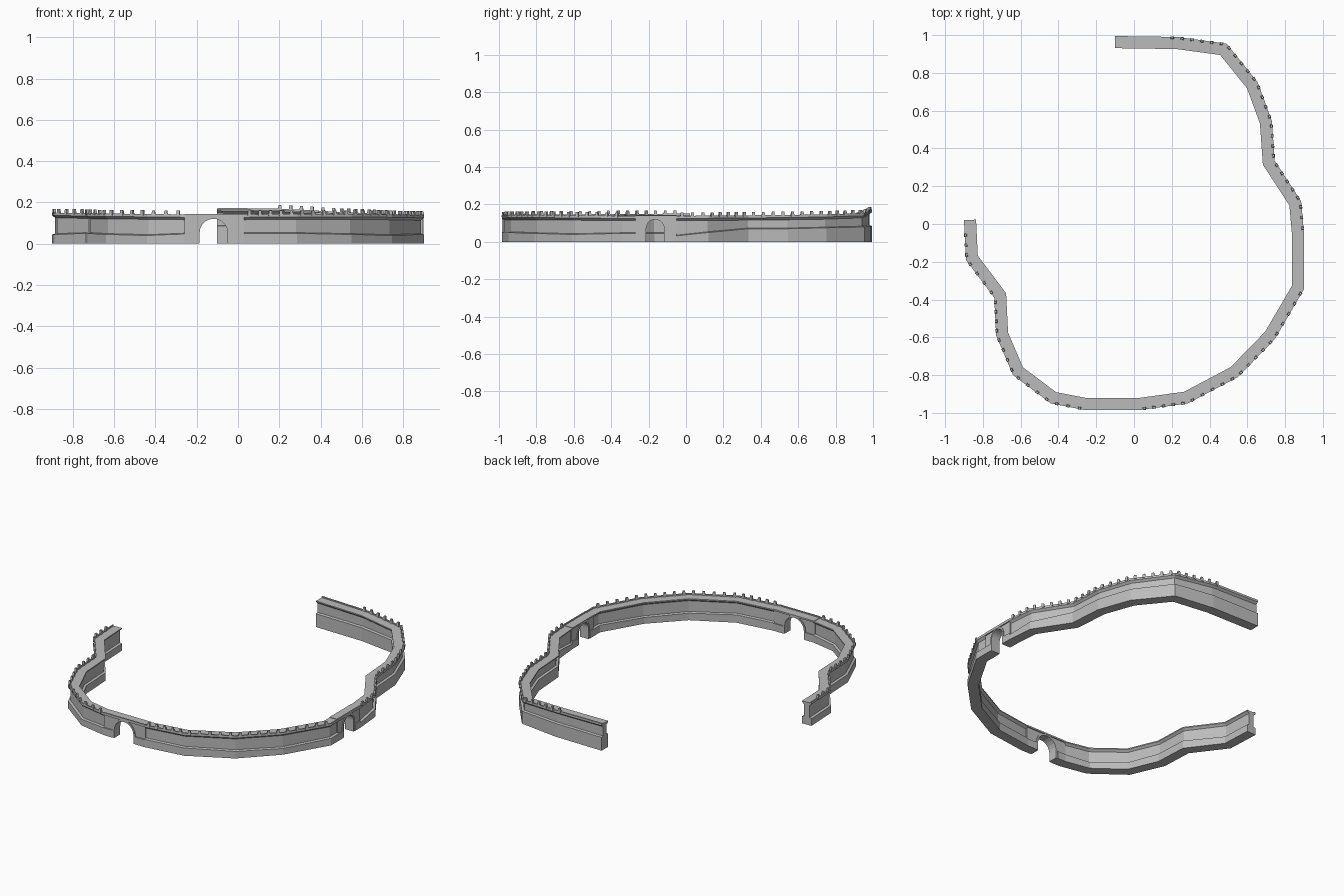
import bpy, bmesh, math
from mathutils import Vector, Matrix

cube = bpy.data.objects.get("Cube")
if cube:
    bpy.data.objects.remove(cube)

stone = bpy.data.materials.new("grey_stone")
stone.use_nodes = True
GREY = (0.5, 0.5, 0.5, 1)
stone.diffuse_color = GREY
stone.node_tree.nodes["Principled BSDF"].inputs["Base Color"].default_value = GREY

WIDTH = 0.064
RECESS = 0.014

# Outer edge of the wall: x, y, plinth height, deck height
path = [
    (-.9, .02, .045, .147), (-.89, -.19, .045, .146), (-.74, -.39, .05, .145),
    (-.73, -.59, .05, .143), (-.64, -.8, .045, .142), (-.44, -.95, .04, .14),
    (-.26, -.985, .047, .138), (.03, -.985, .05, .138), (.285, -.95, .05, .14),
    (.55, -.81, .045, .14), (.745, -.61, .04, .138), (.9, -.345, .045, .135),
    (.9, -.27, .045, .135), (.9, -.05, .032, .135), (.885, .12, .05, .136),
    (.745, .335, .07, .138), (.73, .545, .07, .14), (.655, .75, .075, .143),
    (.49, .955, .08, .15), (.23, .99, .085, .165), (-.1, .995, .085, .17),
]
points = [Vector(p[:2]) for p in path]


def finish(name, bm):
    bmesh.ops.recalc_face_normals(bm, faces=bm.faces)
    mesh = bpy.data.meshes.new(name)
    bm.to_mesh(mesh)
    bm.free()
    mesh.materials.append(stone)
    obj = bpy.data.objects.new(name, mesh)
    bpy.context.collection.objects.link(obj)
    return obj


def inward(a, b):
    d = (b - a).normalized()
    return Vector((-d.y, d.x))


def mitre(i):
    """Offset from the outer edge that keeps an even wall width at corners."""
    n1 = inward(points[max(i - 1, 0)], points[max(i, 1)])
    last = len(points) - 1
    n2 = inward(points[min(i, last - 1)], points[min(i + 1, last)])
    return (n1 + n2) / (1 + n1.dot(n2))


def section(p, t):
    """Plinth, recessed face, corbelled deck and low outer kerb."""
    w, r = WIDTH, RECESS
    return [(0, 0), (0, p), (r, p + .004), (r, t - .022), (0, t - .01), (0, t + .004),
            (.008, t + .004), (.008, t - .003), (w, t - .003), (w, t - .01),
            (w - r, t - .022), (w - r, p + .004), (w, p), (w, 0)]


def wall(name, first, last):
    bm = bmesh.new()
    rings = []
    for i in range(first, last + 1):
        side = mitre(i)
        rings.append([bm.verts.new((*(points[i] + side * d), z))
                      for d, z in section(*path[i][2:])])
    for a, b in zip(rings, rings[1:]):
        for k in range(len(a)):
            j = (k + 1) % len(a)
            bm.faces.new((a[k], a[j], b[j], b[k]))
    bm.faces.new(rings[0])
    bm.faces.new(rings[-1])
    return finish(name, bm)


def add_box(bm, frame, lo, hi, taper=1):
    verts = bmesh.ops.create_cube(bm, size=1)["verts"]
    lo, hi = Vector(lo), Vector(hi)
    for v in verts:
        if v.co.z > 0:
            v.co.x *= taper
            v.co.y *= taper
        v.co = frame @ ((lo + hi) / 2 + v.co * (hi - lo))


def frame_at(origin, a, b):
    d, n = (b - a).normalized(), inward(a, b)
    m = Matrix(((d.x, n.x, 0, origin.x), (d.y, n.y, 0, origin.y), (0, 0, 1, 0), (0, 0, 0, 1)))
    return m


def arc(centre, radius, spring, steps=10):
    return [(centre - radius * math.cos(math.pi * k / steps),
             spring + radius * math.sin(math.pi * k / steps)) for k in range(steps + 1)]


def add_prism(bm, frame, outline, near, far):
    front, back = ([bm.verts.new(frame @ Vector((x, y, z))) for x, z in outline]
                   for y in (near, far))
    bm.faces.new(front)
    bm.faces.new(back)
    for k in range(len(front)):
        j = (k + 1) % len(front)
        bm.faces.new((front[k], front[j], back[j], back[k]))


def gate(name, i, centre, radius, top):
    a, b = points[i], points[i + 1]
    length = (b - a).length
    frame = frame_at(a, a, b)
    t, p = path[i][3], path[i][2]
    spring = top - radius
    bm = bmesh.new()
    # Body with an arched passage
    hole = [(centre - radius, 0)] + arc(centre, radius, spring) + [(centre + radius, 0)]
    outline = [(0, 0)] + hole + [(length, 0), (length, t - .003), (0, t - .003)]
    add_prism(bm, frame, outline, RECESS / 2, WIDTH - RECESS / 2)
    # Raised arch ring
    r2 = radius + .011
    ring = [(centre - r2, 0)] + arc(centre, r2, spring) + [(centre + r2, 0)]
    add_prism(bm, frame, hole + ring[::-1], .002, WIDTH - .002)
    # Plinths, deck and kerb
    add_box(bm, frame, (0, 0, 0), (centre - r2, WIDTH, p))
    add_box(bm, frame, (centre + r2, 0, 0), (length, WIDTH, p))
    add_box(bm, frame, (0, 0, t - .01), (length, WIDTH, t))
    add_box(bm, frame, (0, 0, t), (length, .008, t + .006))
    return finish(name, bm)


wall("west_wall", 0, 6)
wall("south_east_wall", 7, 12)
wall("north_east_wall", 13, len(path) - 1)
gate("front_gate", 6, .142, .068, .121)
gate("side_gate", 12, .105, .048, .12)

# Tapered merlons along the outer edge, leaving the gates and the far end bare
bm = bmesh.new()
for i in range(len(points) - 1):
    if i in (6, 11, 12):
        continue
    a, b = points[i], points[i + 1]
    length = (b - a).length
    count = max(1, round(length / .056))
    for k in range(count):
        f = (k + .5) / count
        spot = a.lerp(b, f)
        if spot.y > .9 and spot.x < .16 or spot.x < -.8 and spot.y > -.05:
            continue
        z = path[i][3] * (1 - f) + path[i + 1][3] * f
        add_box(bm, frame_at(spot, a, b), (-.009, -.003, z - .004), (.009, .011, z + .022), .75)
finish("merlons", bm)
